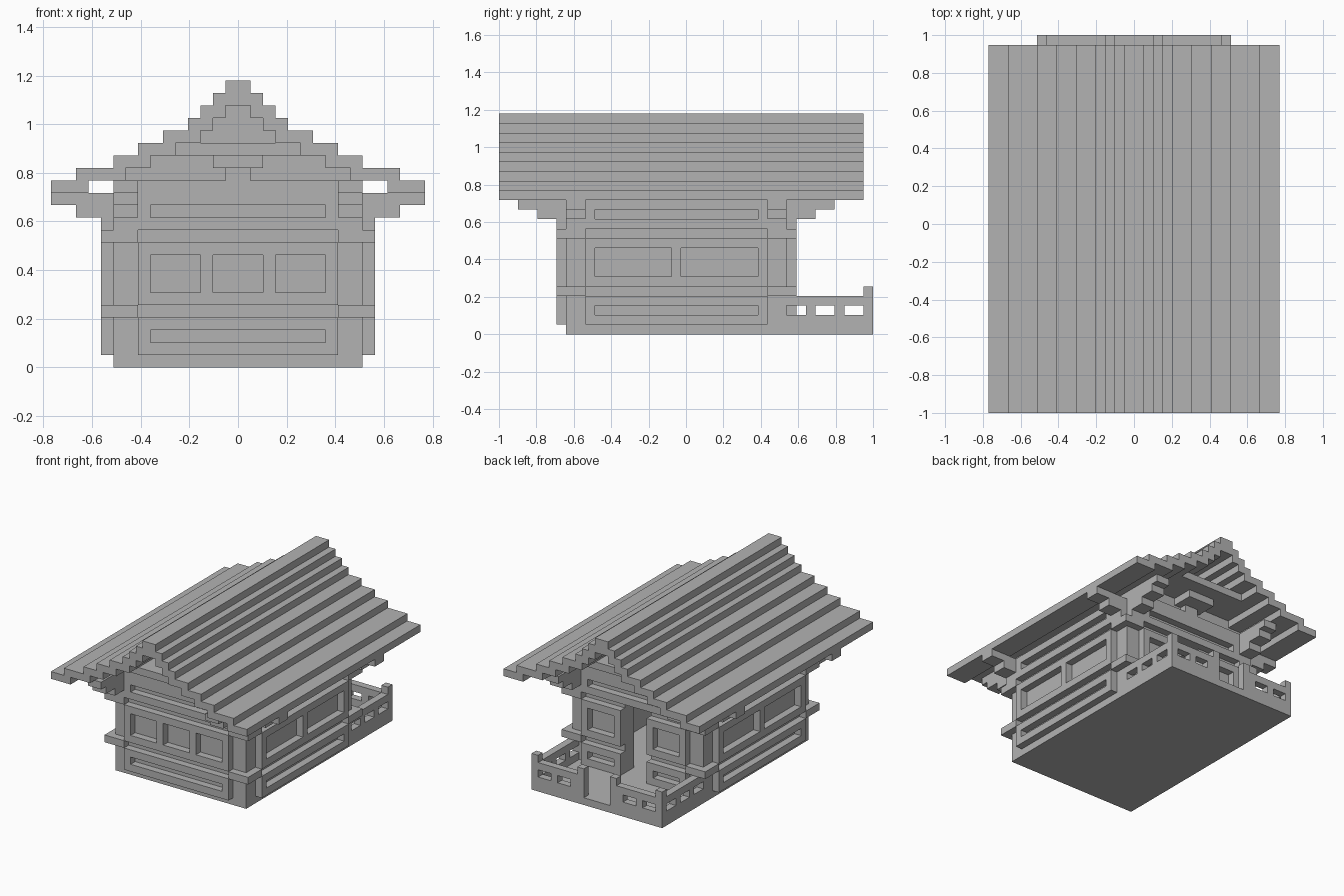
import bpy
import bmesh
from mathutils import Matrix, Vector

cube = bpy.data.objects.get("Cube")
if cube:
    bpy.data.objects.remove(cube, do_unlink=True)

U = 2 / 39            # size of one building block
FRONT, BACK = 7, 30   # wall faces along the depth, counted in blocks
SIDE = 10             # half width of the house

grey = bpy.data.materials.new("plain_grey")
grey.use_nodes = True
grey.diffuse_color = (0.45, 0.45, 0.45, 1)
grey.node_tree.nodes["Principled BSDF"].inputs["Base Color"].default_value = grey.diffuse_color


def build(name, boxes):
    """Make one object from boxes (x0, x1, y0, y1, z0, z1) in blocks."""
    bm = bmesh.new()
    for x0, x1, y0, y1, z0, z1 in boxes:
        size = Vector((x1 - x0, y1 - y0, z1 - z0)) * U
        mid = Vector(((x0 + x1) / 2, (y0 + y1) / 2 - 19.5, (z0 + z1) / 2)) * U
        bmesh.ops.create_cube(bm, size=1, matrix=Matrix.LocRotScale(mid, None, size))
    mesh = bpy.data.meshes.new(name)
    bm.to_mesh(mesh)
    bm.free()
    mesh.materials.append(grey)
    obj = bpy.data.objects.new(name, mesh)
    bpy.context.collection.objects.link(obj)


def mirrored(boxes):
    return boxes + [(-b[1], -b[0]) + tuple(b[2:]) for b in boxes]


def frame(u0, u1, z0, z1, holes, head=1):
    """Flat frame with holes: list of (u0, u1, z0, z1) bars."""
    bars = [(u0, u1, z0, z0 + 1), (u0, u1, z1 - head, z1)]
    edges = [u0] + [e for h in holes for e in h] + [u1]
    for a, b in zip(edges[::2], edges[1::2]):
        if b > a:
            bars.append((a, b, z0 + 1, z1 - head))
    return bars


def along_x(bars, y0, y1):
    return [(a, b, y0, y1, c, d) for a, b, c, d in bars]


def along_y(bars, x0, x1):
    return [(x0, x1, a, b, c, d) for a, b, c, d in bars]


# Floor slab under house and porch
build("floor_slab", [(-SIDE, SIDE, FRONT, 39, 0, 1)])

# Walls, with a doorway at the back
build("front_wall", [(-SIDE, SIDE, FRONT, FRONT + 2, 1, 14)])
build("side_walls", mirrored([(8, SIDE, FRONT + 2, BACK - 2, 1, 14)]))
build("back_wall", mirrored([(2, SIDE, BACK - 2, BACK, 1, 11)])
      + [(-SIDE, SIDE, BACK - 2, BACK, 11, 14)])

# Raised frames around the recessed panels and windows
front = (frame(-8, 8, 1, 4, [(-7, 7)])
         + frame(-8, 8, 5, 10, [(-7, -3), (-2, 2), (3, 7)])
         + frame(-8, 8, 11, 15, [(-7, 7)], head=2))
build("front_frames", along_x(front, FRONT - 1, FRONT))
side = (frame(9, 28, 1, 4, [(10, 27)])
        + frame(9, 28, 5, 10, [(10, 18), (19, 27)])
        + frame(9, 28, 11, 14, [(10, 27)]))
build("side_frames", mirrored(along_y(side, SIDE, SIDE + 1)))
back = frame(2, 8, 1, 4, [(3, 7)]) + frame(2, 8, 5, 10, [(3, 7)])
build("back_frames", mirrored(along_x(back, BACK, BACK + 1))
      + along_x(frame(-8, 8, 11, 15, [(-7, 7)], head=2), BACK, BACK + 1))

# Corner log ends and the stepped brackets below the eaves
ends = []
for z in (4, 10):
    ends += [(8, 11, FRONT - 1, FRONT + 2, z, z + 1), (8, 11, BACK - 2, BACK + 1, z, z + 1)]
build("corner_log_ends", mirrored(ends))
brackets = []
for z, out in ((11, 1), (12, 3), (13, 5), (14, 6)):
    brackets += [(8, 10, FRONT - out, FRONT + 2, z, z + 1), (8, 10, BACK - 2, BACK + out, z, z + 1)]
    if z < 14:
        brackets += [(8, SIDE + out, FRONT, FRONT + 2, z, z + 1),
                     (8, SIDE + out, BACK - 2, BACK, z, z + 1)]
build("eave_brackets", mirrored(brackets))

# Stepped roof: inner and outer half width of every course from the eaves up
courses = [(12, 15), (9, 13), (7, 10), (5, 8), (3, 6), (2, 4), (1, 3), (0, 2), (0, 1)]
roof = []
for i, (inner, outer) in enumerate(courses):
    z = 14 + i
    if inner:
        roof += mirrored([(inner, outer, 0, 38, z, z + 1)])
    else:
        roof.append((-outer, outer, 0, 38, z, z + 1))
build("roof", roof)

# Gable walls closing the roof space
gables = []
for i, (inner, outer) in enumerate(courses[:7]):
    half = min(inner, SIDE)
    for y in (FRONT, BACK - 2):
        gables.append((-half, half, y, y + 2, 14 + i, 15 + i))
build("gable_walls", gables)

# Brackets widening upwards below the ridge
ridge = []
for z, half, out in ((15, 1, 1), (16, 2, 3), (17, 5, 5)):
    ridge += [(-half, half, FRONT - out, FRONT, z, z + 1), (-half, half, BACK, BACK + out, z, z + 1)]
build("ridge_brackets", ridge)

# Porch railing with openings, corner posts and gate posts
build("porch_side_rails", mirrored(along_y(
    frame(30, 38, 1, 4, [(30, 32), (33, 35), (36, 38)]), 9, 10)))
build("porch_end_rails", mirrored(along_x(
    frame(3, 9, 1, 4, [(4, 6), (7, 9)]), 38, 39)))
build("porch_posts", mirrored([(9, 10, 38, 39, 1, 5), (2, 3, 38, 39, 1, 5)]))
